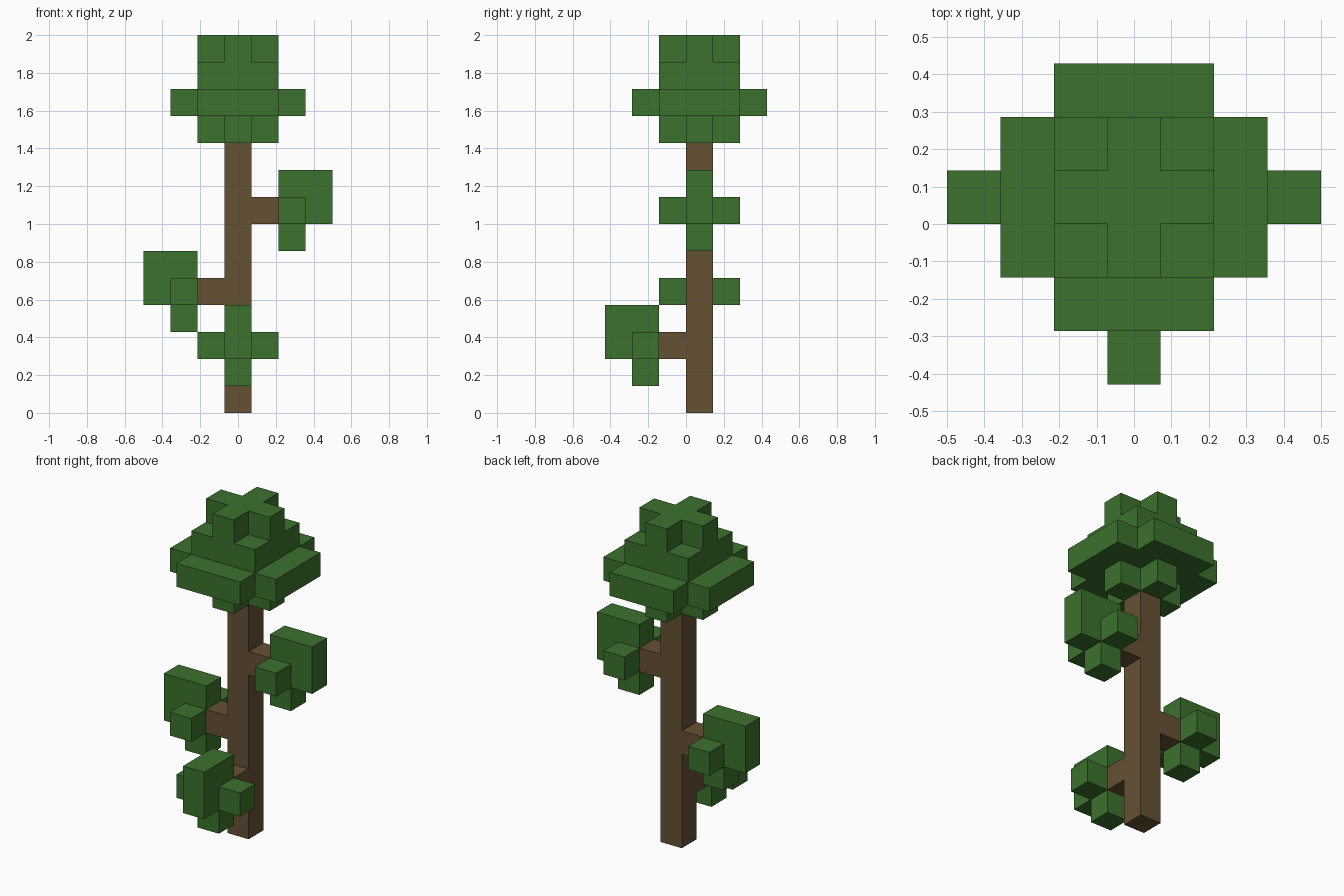
import bpy, bmesh, math
from mathutils import Matrix, Vector

U = 1 / 7                           # one block
AXIS = Vector((0, U / 2, 0))        # trunk centre line

cube = bpy.data.objects.get("Cube")
if cube:
    bpy.data.objects.remove(cube)


def material(name, rgb):
    mat = bpy.data.materials.new(name)
    mat.use_nodes = True
    mat.diffuse_color = (*rgb, 1)
    mat.node_tree.nodes["Principled BSDF"].inputs["Base Color"].default_value = (*rgb, 1)
    return mat


leaf_green = material("leaf green", (0.045, 0.165, 0.027))
bark_brown = material("bark brown", (0.133, 0.082, 0.034))


def add_box(bm, low, high):
    """Box between two corners, in blocks."""
    low, high = Vector(low), Vector(high)
    size = high - low
    bmesh.ops.create_cube(bm, size=1, matrix=Matrix.Translation((low + high) / 2)
                          @ Matrix.Diagonal((*size, 1)))


def add_notched_prism(bm, reach, arm, bottom):
    """One-block layer: a square of half-width reach with its corners cut back to arm."""
    quarter = [(reach, -arm), (reach, arm), (arm, arm)]
    points = []
    for turn in range(4):
        rotate = Matrix.Rotation(turn * math.pi / 2, 3, 'Z')
        points += [rotate @ Vector((x, y, bottom)) for x, y in quarter]
    base = bm.faces.new([bm.verts.new(p) for p in points])
    top = bmesh.ops.extrude_face_region(bm, geom=[base])["geom"]
    bmesh.ops.translate(bm, vec=(0, 0, 1),
                        verts=[v for v in top if isinstance(v, bmesh.types.BMVert)])


def finish(name, bm, mat, height=0, angle=0):
    bmesh.ops.scale(bm, vec=(U, U, U), verts=bm.verts)
    bmesh.ops.recalc_face_normals(bm, faces=bm.faces)
    mesh = bpy.data.meshes.new(name)
    bm.to_mesh(mesh)
    bm.free()
    mesh.materials.append(mat)
    obj = bpy.data.objects.new(name, mesh)
    obj.location = AXIS + Vector((0, 0, height * U))
    obj.rotation_euler.z = math.radians(angle)
    bpy.context.collection.objects.link(obj)


# Trunk
bm = bmesh.new()
add_box(bm, (-0.5, -0.5, 0), (0.5, 0.5, 10))
finish("trunk", bm, bark_brown)

# Crown: cross, wide notched layer, square layer, cross
bm = bmesh.new()
add_notched_prism(bm, 1.5, 0.5, 10)
add_notched_prism(bm, 2.5, 1.5, 11)
add_box(bm, (-1.5, -1.5, 12), (1.5, 1.5, 13))
add_notched_prism(bm, 1.5, 0.5, 13)
finish("crown", bm, leaf_green)

# Side branches, each with a stem and a leaf cluster pointing outward
for side, height, angle in (("front", 2, -90), ("right", 4, 180), ("left", 7, 0)):
    bm = bmesh.new()
    add_box(bm, (0.5, -0.5, 0), (1.5, 0.5, 1))
    finish(side + "_branch", bm, bark_brown, height, angle)

    bm = bmesh.new()
    add_box(bm, (1.5, -0.5, 0), (3.5, 0.5, 2))
    add_box(bm, (1.5, -0.5, -1), (2.5, 0.5, 0))
    for y in (-1.5, 0.5):
        add_box(bm, (1.5, y, 0), (2.5, y + 1, 1))
    finish(side + "_leaves", bm, leaf_green, height, angle)
